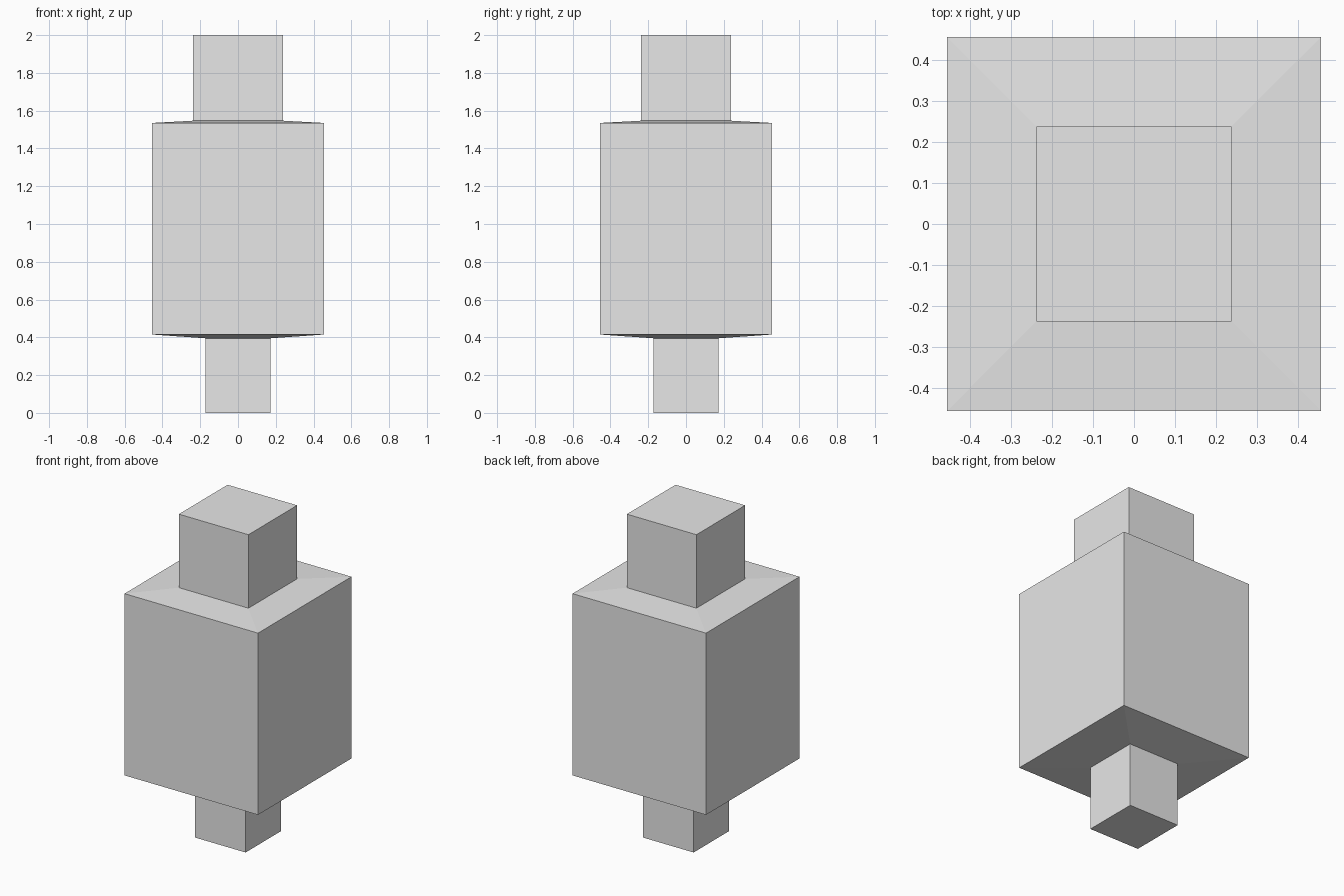
import bpy
import bmesh

cube = bpy.data.objects.get("Cube")
if cube:
    bpy.data.objects.remove(cube, do_unlink=True)

grey = bpy.data.materials.new("light_grey")
grey.use_nodes = True
colour = (0.8, 0.8, 0.8, 1)
grey.diffuse_color = colour
grey.node_tree.nodes["Principled BSDF"].inputs["Base Color"].default_value = colour


def square_loft(name, profile, cap_bottom=False, cap_top=False):
    """Loft square rings given as (half width, height), from low to high."""
    bm = bmesh.new()
    corners = [(-1, -1), (1, -1), (1, 1), (-1, 1)]
    rings = [[bm.verts.new((x * w, y * w, z)) for x, y in corners] for w, z in profile]
    for low, high in zip(rings, rings[1:]):
        for i in range(4):
            j = (i + 1) % 4
            bm.faces.new((low[i], low[j], high[j], high[i]))
    if cap_bottom:
        bm.faces.new(rings[0][::-1])
    if cap_top:
        bm.faces.new(rings[-1])
    mesh = bpy.data.meshes.new(name)
    bm.to_mesh(mesh)
    bm.free()
    mesh.materials.append(grey)
    obj = bpy.data.objects.new(name, mesh)
    bpy.context.collection.objects.link(obj)
    return obj


lower_post = (0.173, 0.395)
upper_post = (0.237, 1.547)

# Narrow post under the body
square_loft("lower_post", [(lower_post[0], 0), lower_post], cap_bottom=True)
# Wide body with shallow sloping shoulders that meet the posts
square_loft("body", [lower_post, (0.455, 0.415), (0.455, 1.535), upper_post])
# Post on top of the body
square_loft("upper_post", [upper_post, (upper_post[0], 2)], cap_top=True)
